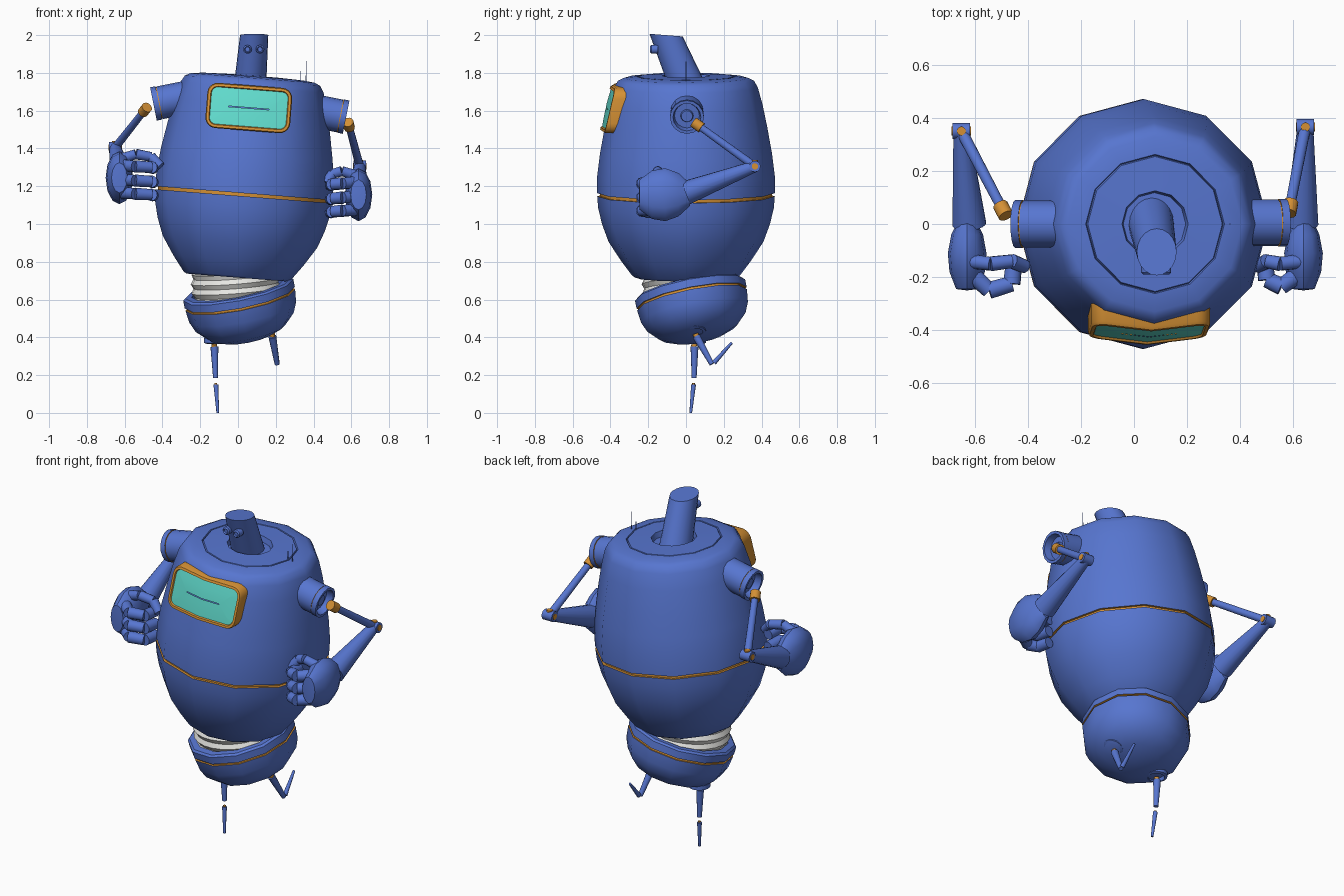
import bpy, bmesh
from math import sin, cos, pi, radians
from mathutils import Vector, Matrix

if "Cube" in bpy.data.objects:
    bpy.data.objects.remove(bpy.data.objects["Cube"], do_unlink=True)


def material(name, rgb):
    m = bpy.data.materials.new(name)
    m.use_nodes = True
    m.diffuse_color = (*rgb, 1)
    m.node_tree.nodes["Principled BSDF"].inputs["Base Color"].default_value = (*rgb, 1)
    return m


BLUE = material("blue paint", (0.095, 0.18, 0.63))
GOLD = material("gold trim", (0.66, 0.28, 0.035))
TEAL = material("teal glass", (0.12, 0.72, 0.62))
WHITE = material("white rubber", (0.8, 0.8, 0.77))


def finish(name, bm, mats):
    bmesh.ops.recalc_face_normals(bm, faces=bm.faces)
    me = bpy.data.meshes.new(name)
    bm.to_mesh(me)
    bm.free()
    for m in mats:
        me.materials.append(m)
    me.shade_smooth()
    me.set_sharp_from_angle(angle=radians(40))
    ob = bpy.data.objects.new(name, me)
    bpy.context.collection.objects.link(ob)
    return ob


def skin(bm, a, b, mat):
    """Bridge two rings; a ring of one vertex is a pole."""
    n = max(len(a), len(b))
    for i in range(n):
        j = (i + 1) % n
        loop = [a[i % len(a)], a[j % len(a)], b[j % len(b)], b[i % len(b)]]
        face = bm.faces.new(list(dict.fromkeys(loop)))
        face.material_index = mat


def lathe(name, profile, origin, axis=(0, 0, 1), sides=16, mat=BLUE, trim=(), squash=1):
    """Turn a (radius, height) profile round an axis; trim lists the gold segments."""
    bm = bmesh.new()
    rings = []
    for r, z in profile:
        n = sides if r else 1
        rings.append([bm.verts.new((r * squash * cos(2 * pi * i / n), r * sin(2 * pi * i / n), z))
                      for i in range(n)])
    for k in range(len(rings) - 1):
        skin(bm, rings[k], rings[k + 1], int(k in trim))
    turn = Vector((0, 0, 1)).rotation_difference(Vector(axis)).to_matrix().to_4x4()
    bm.transform(Matrix.Translation(origin) @ turn)
    return finish(name, bm, [mat, GOLD])


def rod(name, a, b, r0, r1, mat=BLUE, sides=12):
    a, b = Vector(a), Vector(b)
    h = (b - a).length
    return lathe(name, [(0, 0), (r0, 0), (r1, h), (0, h)], a, b - a, sides, mat)


# Barrel body, with a gold seam round the middle and a recess for the neck
BODY = [(0, -.44), (.27, -.44), (.285, -.43), (.345, -.35), (.41, -.25), (.445, -.155),
        (.465, -.07), (.47, -.008), (.455, -.008), (.455, .008), (.47, .008), (.47, .1),
        (.455, .22), (.43, .36), (.405, .48), (.38, .57), (.36, .605), (.33, .62),
        (.262, .628), (.258, .618), (.254, .628), (.125, .632), (.118, .6), (0, .6)]
CENTRE = Vector((.03, 0, 1.155))
TILT = Matrix.Rotation(radians(4.5), 4, 'Y')
lathe("body", BODY, CENTRE, TILT @ Vector((0, 0, 1)), 12, trim=(7, 8, 9))


# Window with a gold frame, bent to the front of the body
def body_radius(z):
    for (r0, z0), (r1, z1) in zip(BODY[10:], BODY[11:]):
        if z <= z1:
            return r0 + (r1 - r0) * (z - z0) / (z1 - z0)


def window_ring(bm, inset, push):
    w, h, r = .225 - inset, .12 - inset, max(.055 - inset, .001)
    outline = []
    for q, (sx, sz) in enumerate([(1, 1), (-1, 1), (-1, -1), (1, -1)]):
        for i in range(6):
            t = pi / 2 * (q + i / 5)
            outline.append((sx * (w - r) + r * cos(t), sz * (h - r) + r * sin(t)))
        if q in (0, 2):
            outline.append((0, sz * h))
    return [bm.verts.new((x - .009, .12 * abs(x) - body_radius(z + .46) - .012 + push, z + .46))
            for x, z in outline]


bm = bmesh.new()
steps = [(0, .08, 0), (0, 0, 0), (.005, -.01, 0), (.018, -.01, 0), (.022, -.002, 0),
         (.06, -.004, 1), (.095, -.004, 1), (.118, -.004, 1)]
rings = [window_ring(bm, inset, push) for inset, push, m in steps]
for k in range(1, len(steps)):
    skin(bm, rings[k - 1], rings[k], steps[k][2])
bm.transform(Matrix.Translation(CENTRE) @ TILT)
finish("window", bm, [GOLD, TEAL])

# Leaning neck with two small eyes, and two thin aerials
neck = lathe("neck", [(0, 0), (.1, 0), (.088, .257), (0, .257)], (0, 0, 0), sides=20, squash=.85)
for v in neck.data.vertices:
    x, y, z = v.co
    v.co = (.065 + x + .08 * z, y - .41 * z, 1.75 + z - .08 * (y + .09) * z / .257)
for side, x in (("right", .05), ("left", .117)):
    lathe(side + "_eye", [(0, 0), (.023, 0), (.023, .035), (.016, .042), (.012, .034), (0, .034)],
          (x, -.148, 1.925), (0, -1, 0), 12)
rod("short_aerial", (.33, 0, 1.75), (.33, 0, 1.81), .002, .002, sides=6)
rod("long_aerial", (.36, 0, 1.75), (.362, 0, 1.86), .002, .002, sides=6)

# Bellows waist and tilted pelvis bowl
lathe("waist_bellows", [(0, -.1), (.225, -.1), (.235, -.06), (.222, -.035), (.238, -.01), (.225, .015),
                        (.238, .04), (.222, .065), (.23, .09), (0, .09)],
      (-.01, .005, .66), (-.08, -.08, 1), 24, WHITE)
PELVIS = [(0, -.285), (.13, -.272), (.21, -.24), (.265, -.185), (.288, -.13), (.296, -.062),
          (.286, -.062), (.286, -.05), (.297, -.05), (.297, -.008), (.285, .002), (.25, .002),
          (.24, -.05), (0, -.05)]
lathe("pelvis", PELVIS, (0, .02, .658), (-.2, -.2, 1), 12, trim=(5, 6, 7))

# Hips and thin two-part legs
HIP = [(.045, -.04), (.05, .0), (.06, .005), (.06, .03), (.045, .035), (.04, .015), (0, .015)]
lathe("right_hip", HIP, (-.12, .045, .4), (0, 0, -1))
lathe("left_hip", HIP, (.175, .045, .46), (.42, 0, -.9))
LEGS = {"right": [(-.125, .045, .35), (-.119, .043, .185), (-.117, .04, .15), (-.107, .025, 0)],
        "left": [(.182, .055, .405), (.207, .137, .258), (.207, .148, .265), (.2, .243, .372)]}
for side, (a, b, c, d) in LEGS.items():
    rod(side + "_upper_leg", a, b, .021, .013)
    rod(side + "_lower_leg", c, d, .013, .007)
    top, knee = Vector(a), Vector(c)
    rod(side + "_hip_joint", top + Vector((0, -.005, .015)), top, .015, .015, GOLD)
    rod(side + "_knee_joint", knee + Vector((0, 0, .008)), knee, .007, .007, GOLD)

# Arms: socket, gold joints, rod, tapered forearm and fist
SOCKET = [(.088, -.06), (.088, .092), (.085, .092), (.085, .096), (.09, .096), (.09, .125),
          (.074, .125), (.066, .085), (.034, .085), (.03, .1), (0, .1)]


def arm(side, s, shoulder, joint, elbow, wrist, reach):
    j, e, w = Vector(joint), Vector(elbow), Vector(wrist)
    along = (e - j).normalized()
    lathe(side + "_shoulder", SOCKET, shoulder, (s, 0, -.2), trim=(1, 2, 3))
    rod(side + "_shoulder_joint", j - along * .025, j + along * .028, .029, .029, GOLD)
    rod(side + "_upper_arm", j, e, .019, .022)
    rod(side + "_elbow", e - Vector((.033, 0, 0)), e + Vector((.033, 0, 0)), .03, .03)
    rod(side + "_elbow_pin", e - Vector((.036, 0, 0)), e + Vector((.036, 0, 0)), .017, .017, GOLD)
    rod(side + "_elbow_cap", e, e + Vector((0, 0, .034)), .017, .017, GOLD)
    rod(side + "_forearm", e, w, .03, .064, sides=16)
    # Palm
    lathe(side + "_palm", [(0, -.02), (.06, -.02), (.115, .04), (.14, .11), (.128, .18), (.08, .245),
                           (0, .25)], w + Vector((.008 * s, 0, -.01)), (0, -1, 0), 12, squash=.52)

    # Fingers curled towards the body
    def digit(name, points, r):
        pts = [w + Vector((s * x, y, z)) for x, y, z in points]
        for k, (a, b) in enumerate(zip(pts, pts[1:])):
            rod(f"{side}_{name}_{k + 1}", a, b, r, r * .92)

    for n, z in enumerate((.055, -.02, -.09)):
        digit(f"finger_{n + 1}", [(-.01, -.19, z), (-.075, -.235 - reach / 2, z - .005),
                                  (-.13 - reach, -.21 - reach / 2, z - .01),
                                  (-.14 - reach, -.13, z - .015)], .033)
    digit("thumb", [(0, -.14, .09), (-.08, -.15, .115), (-.13 - reach, -.14, .1),
                    (-.165 - reach * 1.5, -.16, .05)], .028)


arm("left", 1, (.45, .005, 1.59), (.586, .06, 1.525), (.645, .365, 1.305), (.63, 0, 1.165), 0)
arm("right", -1, (-.325, 0, 1.66), (-.492, .05, 1.605), (-.65, .35, 1.405), (-.62, 0, 1.255), .03)
